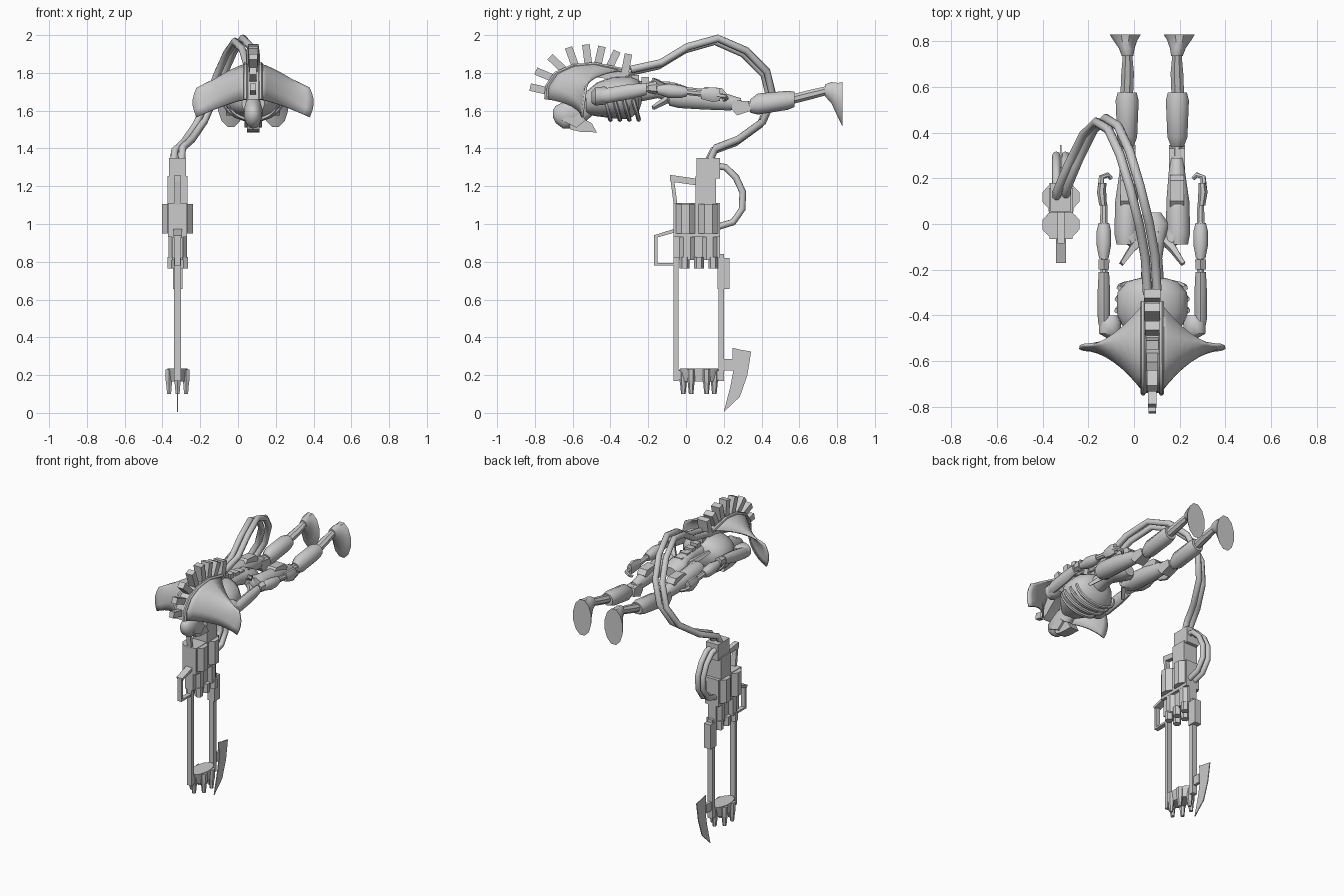
import bpy, bmesh, math
from mathutils import Vector

CX, GX = 0.08, -0.32            # centre lines of the figure and of the gun
grey = bpy.data.materials.new("plain_grey")
grey.diffuse_color = (0.6, 0.6, 0.6, 1)


def make(name, bm, angle=35):
    bmesh.ops.recalc_face_normals(bm, faces=bm.faces)
    me = bpy.data.meshes.new(name)
    bm.to_mesh(me)
    bm.free()
    me.materials.append(grey)
    me.shade_smooth()
    me.set_sharp_from_angle(angle=math.radians(angle))
    ob = bpy.data.objects.new(name, me)
    bpy.context.collection.objects.link(ob)
    return ob


def skin(name, rings, angle=35):
    """Closed skin through equal rings of points, capped at both ends."""
    bm = bmesh.new()
    vs = [[bm.verts.new(p) for p in r] for r in rings]
    n = len(rings[0])
    for a, b in zip(vs, vs[1:]):
        for i in range(n):
            j = (i + 1) % n
            bm.faces.new((a[i], a[j], b[j], b[i]))
    bm.faces.new(vs[0][::-1])
    bm.faces.new(vs[-1])
    return make(name, bm, angle)


def circle(n):
    return [(math.cos((i + .5) * math.tau / n), math.sin((i + .5) * math.tau / n)) for i in range(n)]


def loft_y(name, secs, n=12, angle=40):
    """Sections (x, y, z, rx, rz) stacked along y."""
    return skin(name, [[(x + rx * c, y, z + rz * s) for c, s in circle(n)] for x, y, z, rx, rz in secs], angle)


def loft_z(name, x, y, secs, n=8):
    """Sections (z, rx, ry) stacked along z."""
    return skin(name, [[(x + rx * c, y + ry * s, z) for c, s in circle(n)] for z, rx, ry in secs])


def plate(name, x, w, pts):
    """Side profile of (y, z) points with width w along x."""
    return skin(name, [[(x + d, y, z) for y, z in pts] for d in (-w / 2, w / 2)])


def box(name, x, w, y0, y1, z0, z1):
    return plate(name, x, w, [(y0, z0), (y1, z0), (y1, z1), (y0, z1)])


def tube(name, pts, r, n=8, r_end=None):
    """Round rod through points, tapering to r_end."""
    pts = [Vector(p) for p in pts]
    rings = []
    up = Vector((0.31, 0.2, 0.93))
    for i, p in enumerate(pts):
        t = (pts[min(i + 1, len(pts) - 1)] - pts[max(i - 1, 0)]).normalized()
        u = (up - up.dot(t) * t).normalized()
        up, v = u, t.cross(u)
        k = r + ((r_end if r_end is not None else r) - r) * i / (len(pts) - 1)
        rings.append([p + (u * c + v * s) * k for c, s in circle(n)])
    return skin(name, rings, 50)


# ---------- gun ----------
box("gun_feed_block", GX, .09, .055, .18, 1.24, 1.35)
box("gun_rear_block", GX, .105, .05, .158, 1.1, 1.255)
box("gun_core", GX, .10, -.065, .18, .93, 1.11)
box("gun_lower_core", GX, .06, -.065, .18, .82, .95)
plate("rear_handle_top", GX, .032, [(-.085, 1.26), (.055, 1.24), (.055, 1.205), (-.085, 1.225)])
plate("rear_handle_post", GX, .032, [(-.085, 1.26), (-.065, 1.25), (-.045, 1.10), (-.065, 1.10)])
for i, y in enumerate((-.003, .118)):
    for s in (-1, 1):
        loft_z(f"side_canister_{i}_{s}", GX + s * .033, y, [(.95, .052, .055), (1.107, .052, .055)])
    for s in (-1, 1):
        loft_z(f"lower_canister_{i}_{s}", GX + s * .012, y + .008, [(.81, .04, .046), (.95, .04, .046)])
for i, y in enumerate((-.008, .068, .144)):
    for s in (-1, 1):
        loft_z(f"receiver_nozzle_{i}_{s}", GX + s * .032, y, [(.765, .026, .026), (.825, .026, .026)], 6)

# front grip frame
plate("grip_top", GX, .045, [(-.17, .94), (-.06, .975), (-.06, .955), (-.165, .925)])
box("grip_post", GX, .03, -.17, -.152, .78, .94)
box("grip_bottom", GX, .03, -.17, -.05, .78, .793)

# long rails, muzzle cluster and blade
box("front_rail", GX, .035, -.065, -.041, .17, .93)
box("back_rail", GX, .035, .172, .2, .17, .84)
box("rail_weight", GX, .05, .168, .23, .655, .82)
loft_z("muzzle_disc", GX, .068, [(.165, .048, .085), (.235, .055, .105)], 12)
box("muzzle_bridge", GX, .03, -.065, .2, .175, .225)
for i in range(6):
    a = math.tau * (i + .5) / 6
    loft_z(f"muzzle_tip_{i}", GX + .052 * math.cos(a), .068 + .082 * math.sin(a),
           [(.10, .012, .012), (.16, .018, .018), (.175, .022, .022), (.23, .022, .022)], 6)
box("blade_mount", GX, .02, .19, .25, .225, .285)
plate("blade", GX, .006, [(.245, .345), (.285, .335), (.345, .325), (.325, .2),
                          (.285, .085), (.2, .005), (.235, .14), (.25, .22)])

# short hoses behind the gun
for s in (-1, 1):
    tube(f"short_hose_{s}", [(GX + s * .02, y, z) for y, z in
         ((.15, 1.31), (.21, 1.30), (.265, 1.245), (.3, 1.17), (.298, 1.08), (.25, 1.01), (.15, .98))], .018)

# twin feed hoses from gun to back
path = [(-.32, .12, 1.33), (-.315, .15, 1.395), (-.265, .27, 1.44), (-.2, .40, 1.535), (-.145, .455, 1.66),
        (-.09, .42, 1.80), (-.04, .31, 1.91), (.005, .16, 1.975), (.045, 0, 1.93), (.07, -.14, 1.845), (.08, -.30, 1.81)]
for s in (-1, 1):
    tube(f"feed_hose_{s}", [(x + s * .021, y + s * .008, z + s * .008) for x, y, z in path], .02)

# ---------- torso ----------
loft_y("torso", [(CX, -.53, 1.64, .06, .06), (CX, -.47, 1.66, .12, .09), (CX, -.39, 1.67, .158, .11),
                 (CX, -.30, 1.67, .155, .115), (CX, -.25, 1.68, .11, .085), (CX, -.235, 1.69, .05, .05)], 18)
loft_y("waist", [(CX, -.27, 1.70, .055, .06), (CX, -.15, 1.71, .045, .045), (CX, -.06, 1.695, .06, .055),
                 (CX, 0, 1.68, .075, .05), (CX, .05, 1.67, .04, .035)])
for i, y in enumerate((-.28, -.33, -.38, -.43)):
    w = (.145, .153, .155, .135)[i]
    tube(f"rib_{i}", [(CX + w * math.cos(a), y - .03 * math.sin(a), 1.66 + .108 * math.sin(a))
                      for a in [math.pi + k * math.pi / 10 for k in range(11)]], .012, 6)
for i in range(5):
    y = -.29 + i * .055
    box(f"spine_segment_{i}", CX, .055, y, y + .04, 1.735 - i * .008, 1.79 - i * .012)

# ---------- collar shield: two flared wings from a central ridge ----------
ridge = [(-.74, 1.66), (-.735, 1.73), (-.69, 1.795), (-.60, 1.835), (-.48, 1.845), (-.34, 1.815)]
N = 8
for s in (-1, 1):
    bm = bmesh.new()
    grid = []
    for j in range(N + 1):
        t = j / N
        pull = 1 - (1 - t) ** 1.9                 # quick sweep toward the tip line
        drop = t ** 1.3
        row = []
        for k, (y, z) in enumerate(ridge):
            f = k / (len(ridge) - 1)
            ty, tz = -.55 + .02 * f, 1.565 + .155 * f
            tip = .300 + .02 * math.sin(math.pi * f)
            row.append(bm.verts.new((CX + s * (.03 + (tip - .03) * t),
                                     y + (ty - y) * pull, z + (tz - z) * drop)))
        grid.append(row)
    for a, b in zip(grid, grid[1:]):
        for k in range(len(ridge) - 1):
            bm.faces.new((a[k], a[k + 1], b[k + 1], b[k]))
    wing = make(f"collar_wing_{s}", bm, 50)
    mod = wing.modifiers.new("thickness", "SOLIDIFY")
    mod.thickness, mod.offset = .012, 0
    # rim prong beside the ridge
    tube(f"collar_rim_{s}", [(CX + s * .04, y, z) for y, z in ridge], .012, 6)
plate("collar_ridge", CX, .065, ridge + [(-.30, 1.85), (-.29, 1.80), (-.35, 1.76), (-.5, 1.78), (-.62, 1.75), (-.70, 1.68)][1:])

# crest of square spines, base and tip in (y, z)
crest = [(-.715, 1.70, -.825, 1.725), (-.70, 1.77, -.795, 1.81), (-.64, 1.81, -.72, 1.885), (-.58, 1.82, -.622, 1.935),
         (-.515, 1.83, -.53, 1.95), (-.47, 1.83, -.445, 1.94), (-.41, 1.82, -.365, 1.915), (-.325, 1.79, -.305, 1.90)]
for i, (y0, z0, y1, z1) in enumerate(crest):
    d = Vector((y1 - y0, z1 - z0)).normalized() * .02
    plate(f"crest_spine_{i}", CX, .032 + .006 * i,
          [(y0 - d.y, z0 + d.x), (y1 - d.y, z1 + d.x), (y1 + d.y, z1 - d.x), (y0 + d.y, z0 - d.x)])

# ---------- head ----------
loft_y("head", [(CX, -.705, 1.585, .014, .018), (CX, -.69, 1.58, .033, .045), (CX, -.65, 1.575, .045, .07),
                (CX, -.60, 1.59, .05, .085), (CX, -.54, 1.61, .045, .075), (CX, -.49, 1.63, .04, .05)], 14, 50)
plate("jaw", CX, .065, [(-.62, 1.52), (-.55, 1.56), (-.50, 1.535), (-.472, 1.485), (-.56, 1.488), (-.61, 1.50)])
for s in (-1, 1):
    plate(f"cheek_{s}", CX + s * .038, .016, [(-.66, 1.55), (-.58, 1.60), (-.53, 1.55), (-.58, 1.51)])

# ---------- arms and legs, mirrored about the figure ----------
for s, side in ((-1, "left"), (1, "right")):
    def limb(name, secs, n=10):
        return loft_y(f"{side}_{name}", [(CX + s * o, y, z, rx, rz) for o, y, z, rx, rz in secs], n)

    def rod(name, pts, r, n=8, r_end=None):
        return tube(f"{side}_{name}", [(CX + s * o, y, z) for o, y, z in pts], r, n, r_end)

    limb("shoulder", [(.17, -.50, 1.67, .03, .03), (.185, -.48, 1.675, .05, .048),
                      (.185, -.43, 1.68, .05, .048), (.18, -.40, 1.68, .03, .03)])
    limb("upper_arm", [(.208, -.47, 1.675, .022, .03), (.212, -.42, 1.68, .028, .04),
                       (.212, -.30, 1.70, .029, .04), (.212, -.21, 1.715, .024, .032)])
    limb("elbow", [(.212, -.22, 1.715, .016, .018), (.21, -.13, 1.71, .016, .018)], 8)
    limb("elbow_pad", [(.212, -.20, 1.72, .026, .026), (.212, -.155, 1.72, .028, .036)], 6)
    limb("forearm", [(.212, -.15, 1.71, .022, .024), (.212, -.09, 1.705, .034, .038),
                     (.212, -.03, 1.70, .033, .034), (.212, .005, 1.70, .024, .024)])
    limb("wrist", [(.212, 0, 1.70, .018, .018), (.212, .09, 1.69, .016, .018)], 8)
    limb("hand", [(.215, .08, 1.69, .018, .03), (.222, .14, 1.685, .022, .042), (.218, .18, 1.685, .018, .036)], 8)
    rod("fingers", [(.225, .16, 1.68), (.222, .205, 1.675), (.195, .215, 1.665), (.18, .20, 1.655)], .015, 6, .01)

    # hip guards
    for i, z in enumerate((1.765, 1.615)):
        plate_pts = [(.045, -.06, 1.69), (.09, -.11, (1.69 + z) / 2), (.135, -.175, z)]
        rod(f"hip_guard_{i}", plate_pts, .026, 4, .012)
    limb("hip", [(.07, -.10, 1.68, .03, .04), (.10, -.06, 1.675, .05, .055), (.11, 0, 1.67, .05, .05)])
    limb("thigh", [(.113, -.09, 1.675, .045, .05), (.113, -.04, 1.672, .055, .06), (.112, .10, 1.66, .052, .056),
                   (.108, .22, 1.645, .038, .045), (.108, .29, 1.635, .03, .032)], 12)
    limb("knee_joint", [(.108, .26, 1.63, .024, .026), (.108, .38, 1.625, .024, .026)], 8)
    plate(f"{side}_knee_plate", CX + s * .108, .062, [(.07, 1.70), (.10, 1.725), (.19, 1.72), (.215, 1.69), (.19, 1.66), (.10, 1.67)])
    plate(f"{side}_knee_cap", CX + s * .108, .07, [(.25, 1.655), (.33, 1.65), (.345, 1.60), (.27, 1.575), (.24, 1.61)])
    limb("shin", [(.11, .34, 1.625, .03, .035), (.11, .38, 1.635, .046, .056), (.11, .54, 1.655, .053, .05),
                  (.11, .575, 1.66, .044, .04)], 10)
    limb("ankle", [(.112, .56, 1.66, .03, .028), (.108, .66, 1.685, .03, .028), (.108, .72, 1.70, .024, .026),
                   (.108, .76, 1.71, .022, .026)], 8)
    # foot: narrow instep spreading to a flat vertical sole
    n = 10
    limb("foot", [(.108, .735, 1.708, .026, .032), (.112, .77, 1.695, .036, .058),
                  (.118, .805, 1.655, .055, .095), (.118, .829, 1.633, .07, .123)], 12)
